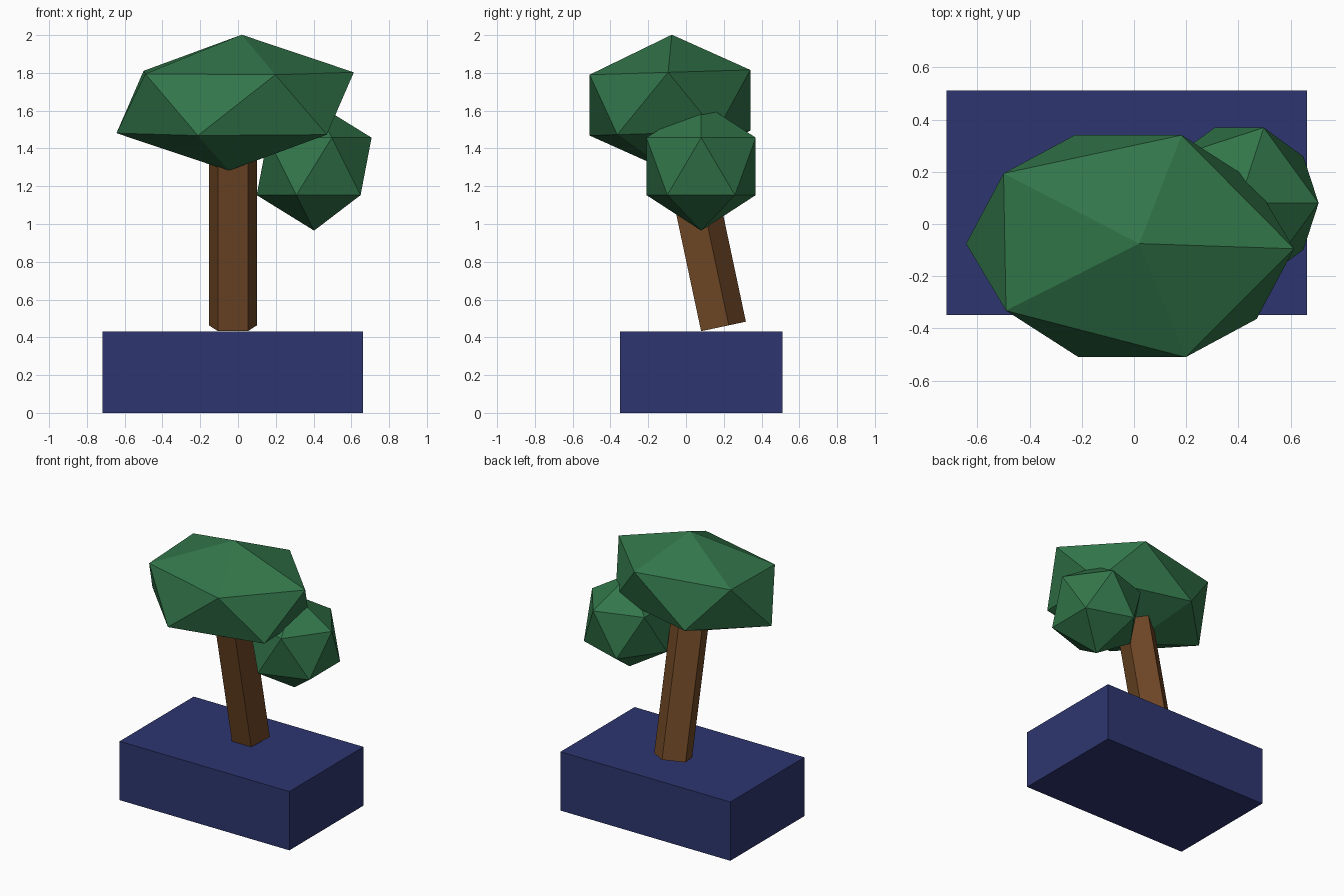
import bpy
import bmesh
from math import radians
from mathutils import Matrix, Vector

default_cube = bpy.data.objects.get("Cube")
if default_cube:
    bpy.data.objects.remove(default_cube, do_unlink=True)


def make_material(name, color):
    mat = bpy.data.materials.new(name)
    mat.use_nodes = True
    mat.diffuse_color = (*color, 1)
    mat.node_tree.nodes["Principled BSDF"].inputs["Base Color"].default_value = (*color, 1)
    return mat


def add_part(name, bm, mat):
    mesh = bpy.data.meshes.new(name)
    bm.to_mesh(mesh)
    bm.free()
    mesh.materials.append(mat)
    obj = bpy.data.objects.new(name, mesh)
    bpy.context.collection.objects.link(obj)
    return obj


def add_foliage(name, matrix, mat):
    bm = bmesh.new()
    bmesh.ops.create_icosphere(bm, subdivisions=1, radius=1, matrix=matrix)
    return add_part(name, bm, mat)


navy = make_material("navy blue", (0.027, 0.037, 0.162))
brown = make_material("bark brown", (0.16, 0.064, 0.019))
green = make_material("leaf green", (0.032, 0.18, 0.068))

# Planter block
bm = bmesh.new()
bmesh.ops.create_cube(bm, size=1, matrix=Matrix.LocRotScale(
    Vector((-0.028, 0.081, 0.216)), None, Vector((1.38, 0.86, 0.432))))
add_part("planter", bm, navy)

# Leaning five-sided trunk, its front edge resting on the planter
length = 1.06
bm = bmesh.new()
bmesh.ops.create_cone(
    bm, cap_ends=True, segments=5, radius1=0.134, radius2=0.134, depth=length,
    matrix=Matrix.Translation((-0.027, 0.186, 0.455))
    @ Matrix.Rotation(radians(12), 4, "X")
    @ Matrix.Translation((0, 0, length / 2)))
add_part("trunk", bm, brown)

# Wide, slightly skewed crown
crown_shape = Matrix((
    (0.685, -0.009, 0.035, -0.015),
    (-0.016, 0.5, 0.01, -0.085),
    (0.0, 0.015, 0.36, 1.642),
    (0, 0, 0, 1)))
add_foliage("crown", crown_shape, green)

# Smaller side clump
add_foliage("side_foliage",
            Matrix.Translation((0.403, 0.08, 1.305)) @ Matrix.Scale(0.34, 4), green)
